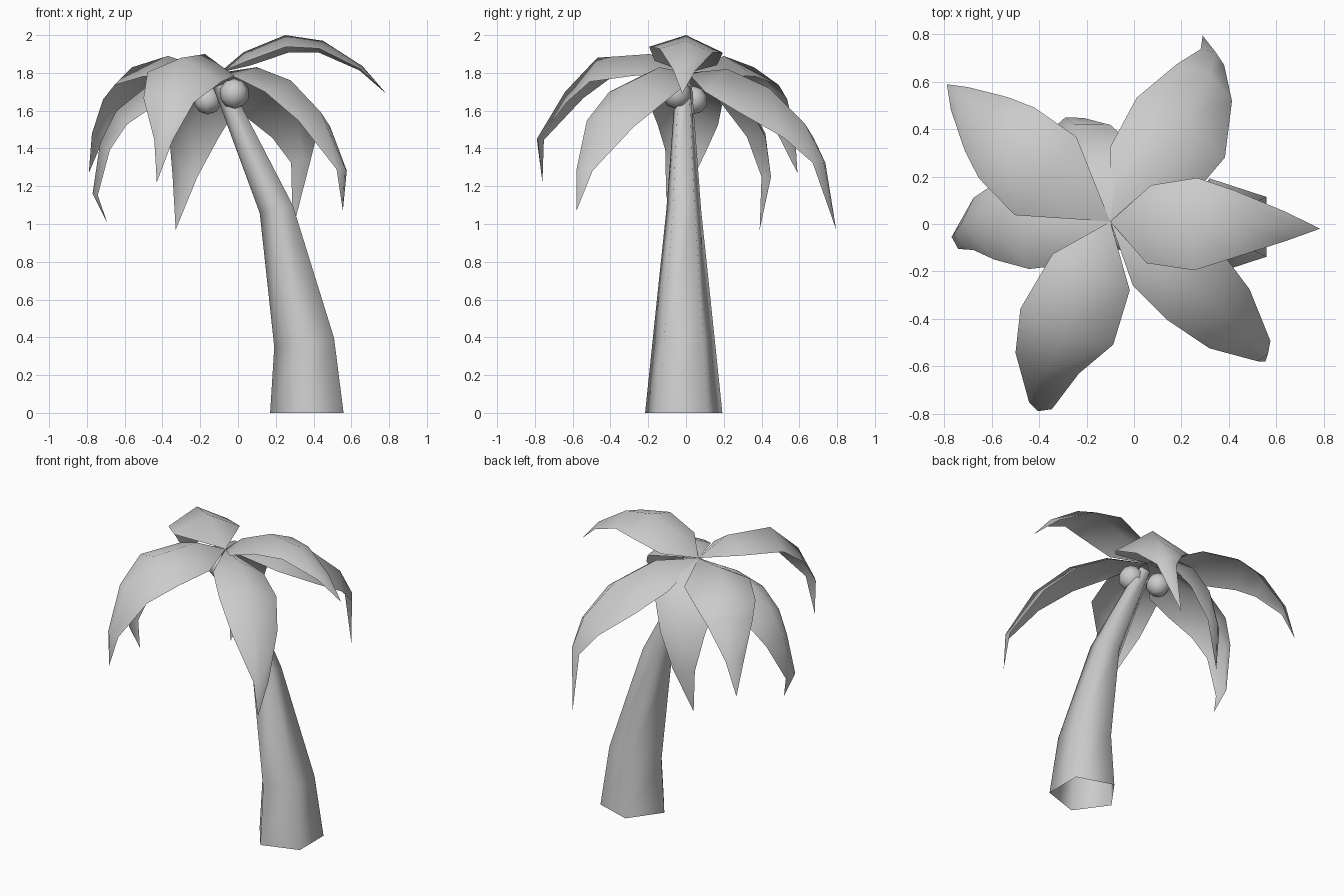
import bpy, bmesh, math
from mathutils import Vector, Matrix

if "Cube" in bpy.data.objects:
    bpy.data.objects.remove(bpy.data.objects["Cube"])

grey = bpy.data.materials.new("light grey")
grey.diffuse_color = (0.6, 0.6, 0.6, 1)
grey.use_nodes = True
grey.node_tree.nodes["Principled BSDF"].inputs["Base Color"].default_value = grey.diffuse_color


def finish(name, bm, angle):
    me = bpy.data.meshes.new(name)
    bm.to_mesh(me)
    bm.free()
    me.materials.append(grey)
    ob = bpy.data.objects.new(name, me)
    bpy.context.collection.objects.link(ob)
    bpy.ops.object.select_all(action='DESELECT')
    bpy.context.view_layer.objects.active = ob
    ob.select_set(True)
    bpy.ops.object.shade_smooth_by_angle(angle=math.radians(angle))
    return ob


# Trunk: open five-sided rings (centre x, z, radius, lean) along a bent path
bm = bmesh.new()
rings = []
for cx, z, r, lean in [(.385, 0, .215, 0), (.367, .375, .175, .15),
                       (.212, 1.08, .097, .23), (-.085, 1.74, .045, .4)]:
    ring = []
    for i in range(5):
        a = math.pi + i * math.tau / 5
        dx = r * math.cos(a)
        ring.append(bm.verts.new((cx + dx, -.012 + r * math.sin(a), z + dx * lean)))
    rings.append(ring)
for lo, hi in zip(rings, rings[1:]):
    for i in range(5):
        j = (i + 1) % 5
        bm.faces.new((lo[i], lo[j], hi[j], hi[i]))
finish("trunk", bm, 80)


# Frond: ridged sheet along a drooping spine, pointed at both ends
ROOT = Vector((-.1, .01, 1.8))


def frond(name, spine, widths, drop=.4, roll=0, lift=0):
    pts = [ROOT] + [Vector(p) for p in spine]
    flat = pts[3] - ROOT
    side = Vector((-flat.y, flat.x, 0)).normalized()
    bm = bmesh.new()
    root = bm.verts.new(pts[0])
    tip = bm.verts.new(pts[-1])
    rows = []
    for k, w in enumerate(widths, 1):
        along = (pts[k + 1] - pts[k - 1]).normalized()
        up = along.cross(side).normalized()
        up = (up + Vector((0, 0, lift))).normalized()
        rows.append([bm.verts.new(pts[k] + side * w - up * (drop + roll) * w),
                     bm.verts.new(pts[k]),
                     bm.verts.new(pts[k] - side * w - up * (drop - roll) * w)])
    for s in (0, 1):
        bm.faces.new((root, rows[0][s + 1], rows[0][s]))
        for a, b in zip(rows, rows[1:]):
            bm.faces.new((a[s], a[s + 1], b[s + 1], b[s]))
        bm.faces.new((rows[-1][s], rows[-1][s + 1], tip))
    finish(name, bm, 80)


frond("frond_right", [(.03, 0, 1.91), (.25, 0, 2), (.45, 0, 1.97),
      (.66, -.01, 1.835), (.785, -.02, 1.69)], (.165, .195, .14, .06), .4, .08)
frond("frond_back_right", [(.07, .22, 1.82), (.22, .44, 1.72), (.32, .63, 1.53),
      (.345, .725, 1.35), (.29, .795, .97)], (.2, .225, .14, .06), .6, 0, .8)
frond("frond_back_left", [(-.37, .2, 1.89), (-.56, .36, 1.83), (-.66, .45, 1.72),
      (-.755, .545, 1.5), (-.79, .59, 1.27)], (.21, .19, .145, .06), .52, 0, .4)
frond("frond_left", [(-.28, 0, 1.79), (-.48, 0, 1.73), (-.645, .01, 1.6),
      (-.73, 0, 1.43), (-.77, -.055, 1.16), (-.69, -.06, 1)],
      (.17, .19, .16, .11, .05), .58, 0, .4)
frond("frond_front", [(-.175, -.19, 1.9), (-.3, -.47, 1.88), (-.39, -.64, 1.7),
      (-.405, -.79, 1.45), (-.43, -.76, 1.22)], (.18, .21, .14, .05), .52, .13)
frond("frond_front_right", [(.1, -.14, 1.83), (.28, -.28, 1.76), (.44, -.43, 1.59),
      (.565, -.55, 1.3), (.555, -.58, 1.07)], (.16, .185, .15, .05), .5, .14, .3)
frond("frond_back", [(-.15, .18, 1.78), (-.2, .32, 1.67), (-.25, .42, 1.48),
      (-.29, .45, 1.25), (-.33, .39, .97)], (.16, .19, .14, .07))

# Coconuts tucked under the fronds
for i, (pos, r) in enumerate([((-.02, -.05, 1.69), .08), ((-.16, .04, 1.655), .075)]):
    bm = bmesh.new()
    bmesh.ops.create_uvsphere(bm, u_segments=8, v_segments=5, radius=r,
                              matrix=Matrix.Translation(pos))
    finish(f"coconut_{i + 1}", bm, 80)
